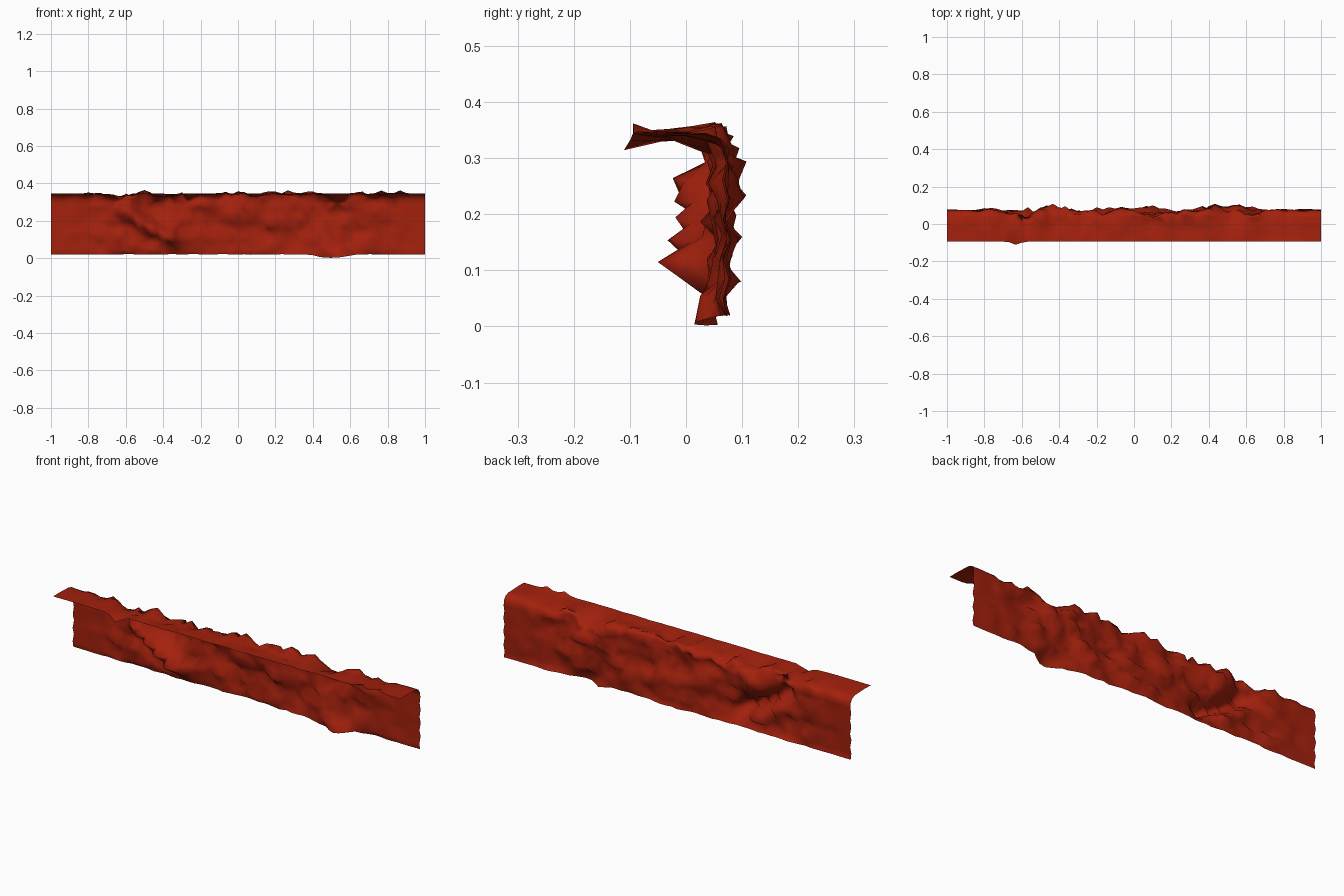
import bpy, bmesh, math
from mathutils import Vector, noise

if "Cube" in bpy.data.objects:
    bpy.data.objects.remove(bpy.data.objects["Cube"])

# Cross-section of the sheet (y, z): bottom of wall, rounded top, front lip
PROFILE = [(0.072, 0.020), (0.066, 0.05), (0.076, 0.085), (0.066, 0.12), (0.077, 0.155),
           (0.067, 0.19), (0.076, 0.225), (0.068, 0.26), (0.074, 0.29), (0.071, 0.315),
           (0.058, 0.335), (0.035, 0.343), (0.0, 0.344), (-0.045, 0.346), (-0.094, 0.345)]
COLUMNS = 60


def bump(d, width):
    return math.exp(-(d / width) ** 2)


def ridge_distance(x, z):
    # distance to the diagonal outcrop running down the front
    a, b = Vector((-0.61, 0.25)), Vector((-0.33, 0.09))
    p, d = Vector((x, z)), b - a
    t = max(0, min(1, (p - a).dot(d) / d.length_squared))
    return (p - a - d * t).length


def rock_point(x, y, z, row):
    # rough in the middle, calm at both ends so strips can be joined
    env = min(1, (1 - abs(x)) / 0.4)
    n1 = noise.noise(Vector((x * 5, y * 5, z * 12 + 3)))
    n2 = noise.noise(Vector((x * 15 + 9, y * 12, z * 28)))
    n3 = noise.noise(Vector((x * 19 - 5, y * 14 + 7, z * 14)))
    if row <= 10:
        # foot is straight except for a broken stretch on the right
        rough = (0.25 + 0.75 * bump(x - 0.48, 0.25)) if row == 0 else 0.6 if row == 1 else 1
        y += env * rough * (-0.006 + 0.036 * n1 + 0.036 * n2)
        y -= 0.088 * bump(ridge_distance(x, z), 0.036) * (0.6 if row > 8 else 1)
        y -= 0.028 * bump(x - 0.5, 0.12) * bump(z - 0.06, 0.08)
        z += env * (0.004 if row == 0 else 0.018) * n3
        y = min(y, 0.110)
    else:
        lip = 0.15 if row == 14 else 0.9
        z += env * lip * (0.016 * n2 + 0.012 * n3 - 0.003)
        y += env * lip * 0.012 * n1
    # broken crest where wall meets ledge
    if 9 <= row <= 12:
        crest = env * n3 * (0.03 if row in (10, 11) else 0.016)
        z += max(-0.02, min(0.016, crest))
        y += crest * 0.6
    # notch in the top edge and low spot at the foot
    if row >= 9:
        z -= 0.024 * bump(x + 0.63, 0.035)
        if row == 14:
            y -= 0.017 * bump(x + 0.63, 0.03)
            z -= 0.008 * bump(x + 0.63, 0.03)
            z += 0.017 * (bump(x - 0.767, 0.025) + bump(x - 0.867, 0.025))
    if row == 0:
        z -= 0.020 * bump(x - 0.5, 0.09)
    return x, y, max(0, z)


# Rock ledge: one open sheet swept along x
bm = bmesh.new()
rows = []
for i in range(COLUMNS + 1):
    x = -1 + 2 * i / COLUMNS
    rows.append([bm.verts.new(rock_point(x, y, z, r)) for r, (y, z) in enumerate(PROFILE)])
for a, b in zip(rows, rows[1:]):
    for j in range(len(PROFILE) - 1):
        f = bm.faces.new((a[j], a[j + 1], b[j + 1], b[j]))
        f.smooth = True
bmesh.ops.triangulate(bm, faces=bm.faces[:])
bmesh.ops.recalc_face_normals(bm, faces=bm.faces[:])
if sum(f.normal.z for f in bm.faces) < 0:
    bmesh.ops.reverse_faces(bm, faces=bm.faces[:])

mesh = bpy.data.meshes.new("rock_ledge")
bm.to_mesh(mesh)
bm.free()
ledge = bpy.data.objects.new("rock_ledge", mesh)
bpy.context.collection.objects.link(ledge)

mat = bpy.data.materials.new("red_rock")
mat.diffuse_color = (0.37, 0.015, 0.004, 1)
mat.use_nodes = True
mat.node_tree.nodes["Principled BSDF"].inputs["Base Color"].default_value = mat.diffuse_color
mesh.materials.append(mat)
